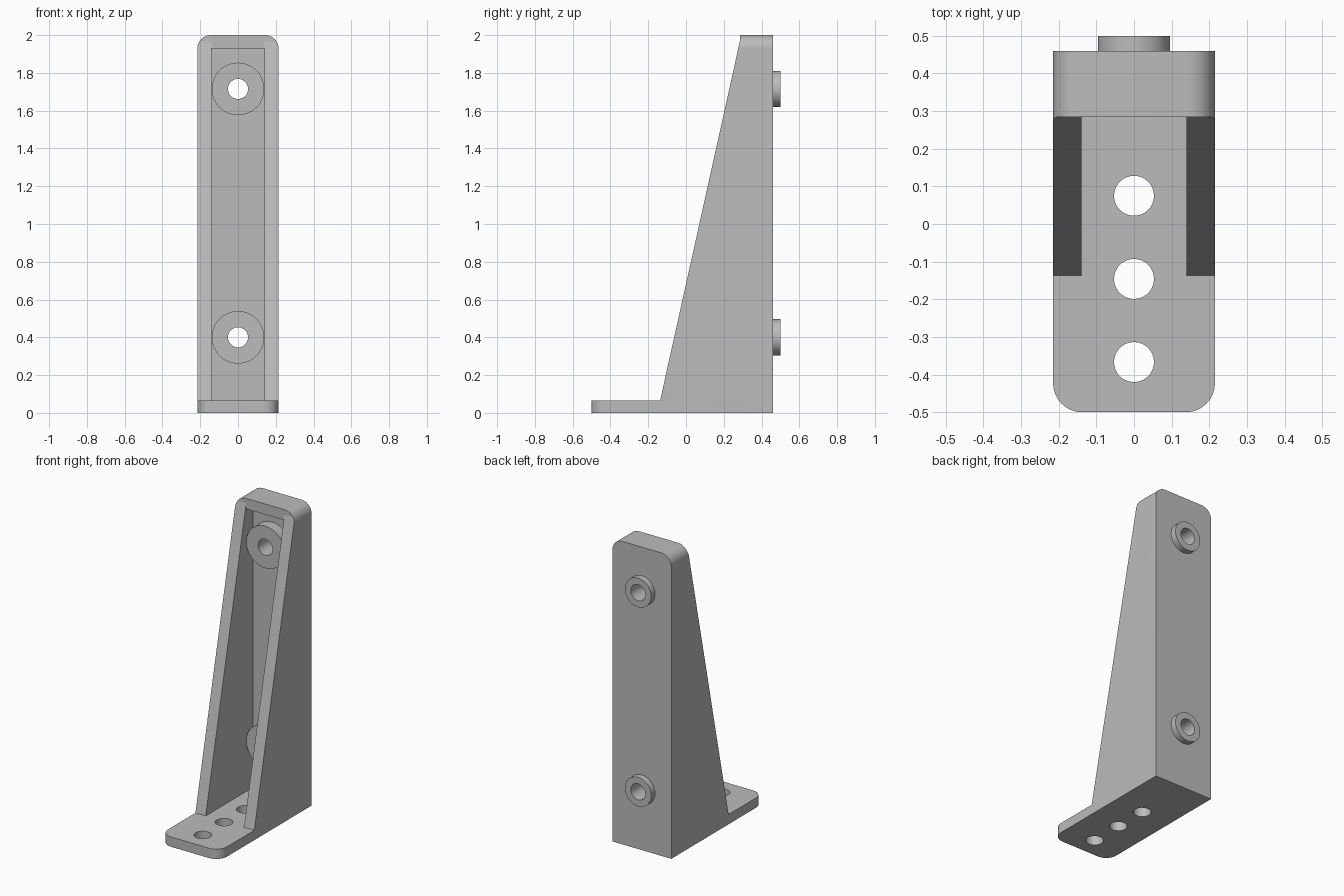
import bpy, bmesh, math
from mathutils import Matrix

cube = bpy.data.objects.get("Cube")
if cube:
    bpy.data.objects.remove(cube, do_unlink=True)

W, T = 0.215, 0.065            # half width, base thickness
Y_FRONT, Y_FACE, Y_WALL, Y_BACK = -0.5, 0.285, 0.355, 0.46
BOSS_Z = (0.4, 1.715)
BASE_HOLE_Y = (-0.367, -0.146, 0.075)
HOLE_R = 0.053

grey = bpy.data.materials.new("plain grey")
grey.use_nodes = True
grey.diffuse_color = (0.5, 0.5, 0.5, 1)
grey.node_tree.nodes["Principled BSDF"].inputs["Base Color"].default_value = (0.5, 0.5, 0.5, 1)


def make(name, bm):
    bmesh.ops.recalc_face_normals(bm, faces=bm.faces)
    mesh = bpy.data.meshes.new(name)
    bm.to_mesh(mesh)
    bm.free()
    mesh.materials.append(grey)
    ob = bpy.data.objects.new(name, mesh)
    bpy.context.collection.objects.link(ob)
    return ob


def prism(name, points, place, a, b):
    """Extrude a 2D outline from a to b; place(u, v, w) maps to x, y, z."""
    bm = bmesh.new()
    lo = [bm.verts.new(place(u, v, a)) for u, v in points]
    hi = [bm.verts.new(place(u, v, b)) for u, v in points]
    bm.faces.new(lo)
    bm.faces.new(hi)
    for i in range(len(points)):
        j = (i + 1) % len(points)
        bm.faces.new((lo[i], lo[j], hi[j], hi[i]))
    return make(name, bm)


def cylinder(name, r, start, end):
    """Round bar between two points, along y or z."""
    bm = bmesh.new()
    along_y = start[1] != end[1]
    length = (end[1] - start[1]) if along_y else (end[2] - start[2])
    mid = [(p + q) / 2 for p, q in zip(start, end)]
    turn = Matrix.Rotation(math.pi / 2 if along_y else 0, 4, 'X')
    bmesh.ops.create_cone(bm, cap_ends=True, segments=64, radius1=r, radius2=r,
                          depth=length, matrix=Matrix.Translation(mid) @ turn)
    return make(name, bm)


def combine(ob, tool, operation):
    mod = ob.modifiers.new("combine", 'BOOLEAN')
    mod.operation, mod.solver, mod.object = operation, 'EXACT', tool
    bpy.context.view_layer.objects.active = ob
    bpy.ops.object.modifier_apply(modifier=mod.name)
    bpy.data.objects.remove(tool, do_unlink=True)


def side(u, v, w):
    return (w, u, v)


def front(u, v, w):
    return (u, w, v)


# Side profile: foot, sloping ribs and upright back
bracket = prism("bracket", [(Y_FRONT, 0), (Y_BACK, 0), (Y_BACK, 2.1), (Y_FACE, 2.1),
                            (Y_FACE, 1.967), (-0.137, T), (Y_FRONT, T)], side, -0.3, 0.3)

# Trim to the front outline with rounded top corners
R = 0.072
arc = [(W - R + R * math.cos(t), 2 - R + R * math.sin(t))
       for t in (i * math.pi / 24 for i in range(13))]
outline = [(-W, -0.1), (W, -0.1)] + arc + [(-x, z) for x, z in reversed(arc)]
combine(bracket, prism("outline", outline, front, -0.7, 0.7), 'INTERSECT')

# Round the two front corners of the foot
bm = bmesh.new()
bm.from_mesh(bracket.data)
corners = [e for e in bm.edges
           if all(abs(v.co.y - Y_FRONT) < 1e-4 for v in e.verts)
           and abs(e.verts[0].co.z - e.verts[1].co.z) > T / 2]
bmesh.ops.bevel(bm, geom=corners, offset=0.077, segments=12, profile=0.5, affect='EDGES')
bm.to_mesh(bracket.data)
bm.free()

# Open channel between the ribs
channel = [(-0.3, T), (Y_WALL, T), (Y_WALL, 1.93), (Y_FACE, 1.93), (Y_FACE, 2.1), (-0.3, 2.1)]
channel[4:] = [(Y_FACE, 1.967), (-0.3, 1.967)]
combine(bracket, prism("channel", channel, side, -0.14, 0.14), 'DIFFERENCE')

# Inner pads and rear spigots, then the bolt holes through them
for z in BOSS_Z:
    combine(bracket, cylinder("pad", 0.139, (0, Y_FACE, z), (0, Y_BACK - 0.03, z)), 'UNION')
    combine(bracket, cylinder("spigot", 0.096, (0, Y_BACK - 0.06, z), (0, 0.5, z)), 'UNION')
    combine(bracket, cylinder("bolt_hole", HOLE_R, (0, 0.2, z), (0, 0.6, z)), 'DIFFERENCE')

# Holes in the foot
for y in BASE_HOLE_Y:
    combine(bracket, cylinder("foot_hole", HOLE_R, (0, y, -0.1), (0, y, 0.15)), 'DIFFERENCE')

# One colour, smooth rounds with sharp edges
bracket.data.materials.clear()
bracket.data.materials.append(grey)
for p in bracket.data.polygons:
    p.material_index = 0
bpy.ops.object.select_all(action='DESELECT')
bracket.select_set(True)
bpy.context.view_layer.objects.active = bracket
bpy.ops.object.shade_smooth_by_angle(angle=math.radians(10))
